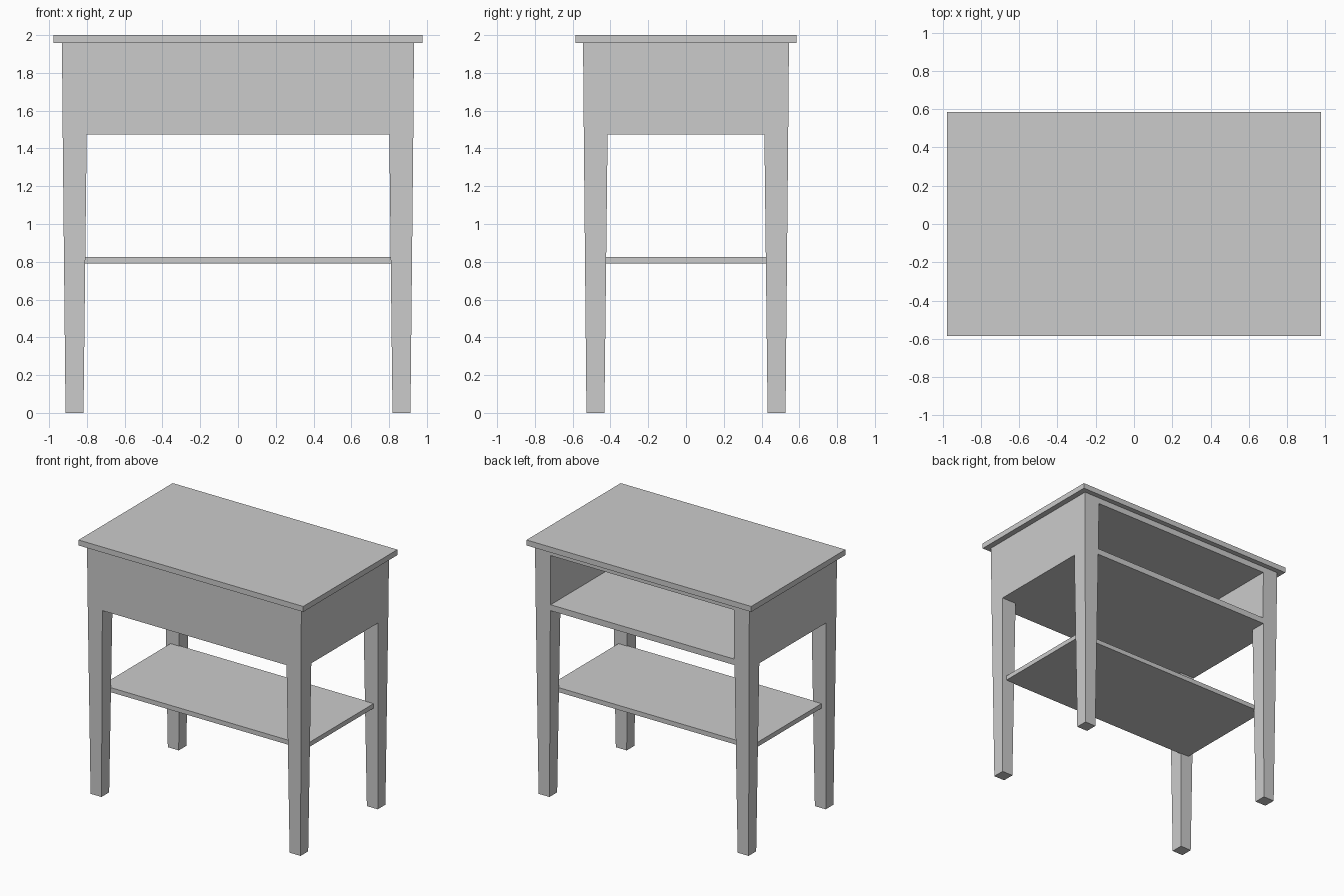
import bpy, bmesh

if "Cube" in bpy.data.objects:
    bpy.data.objects.remove(bpy.data.objects["Cube"])


def block(name, z0, z1, low, high=None):
    """Four-sided block; low/high are (x0, x1, y0, y1) outlines at z0 and z1."""
    bm = bmesh.new()
    rings = []
    for z, (x0, x1, y0, y1) in ((z0, low), (z1, high or low)):
        rings.append([bm.verts.new((x, y, z)) for x, y in
                      ((x0, y0), (x1, y0), (x1, y1), (x0, y1))])
    a, b = rings
    bm.faces.new(a[::-1])
    bm.faces.new(b)
    for i in range(4):
        j = (i + 1) % 4
        bm.faces.new((a[i], a[j], b[j], b[i]))
    bmesh.ops.recalc_face_normals(bm, faces=bm.faces)
    mesh = bpy.data.meshes.new(name)
    bm.to_mesh(mesh)
    bm.free()
    ob = bpy.data.objects.new(name, mesh)
    bpy.context.collection.objects.link(ob)
    return ob


def centred(x, y):
    return (-x, x, -y, y)


APRON_Z, TOP_Z = 1.475, 1.957

# Table top and lower shelf
block("table_top", TOP_Z, 2.0, centred(0.977, 0.585))
block("lower_shelf", 0.79, 0.826, centred(0.883, 0.43))

# Apron box, open at the back
apron = block("apron_box", APRON_Z, TOP_Z, centred(0.928, 0.541), centred(0.932, 0.545))
cutter = block("cavity_cutter", 1.522, 1.91, (-0.798, 0.798, -0.413, 0.7))
cutter.hide_render = True
cutter.hide_set(True)
cut = apron.modifiers.new("open_back", 'BOOLEAN')
cut.operation = 'DIFFERENCE'
cut.solver = 'EXACT'
cut.object = cutter
bpy.context.view_layer.objects.active = apron
bpy.ops.object.modifier_apply(modifier=cut.name)
bpy.data.objects.remove(cutter)

# Tapered legs, mirrored to all four corners
leg = block("legs", 0, APRON_Z, (0.818, 0.913, 0.432, 0.527), (0.801, 0.928, 0.415, 0.541))
mirror = leg.modifiers.new("four_corners", 'MIRROR')
mirror.use_axis = (True, True, False)
